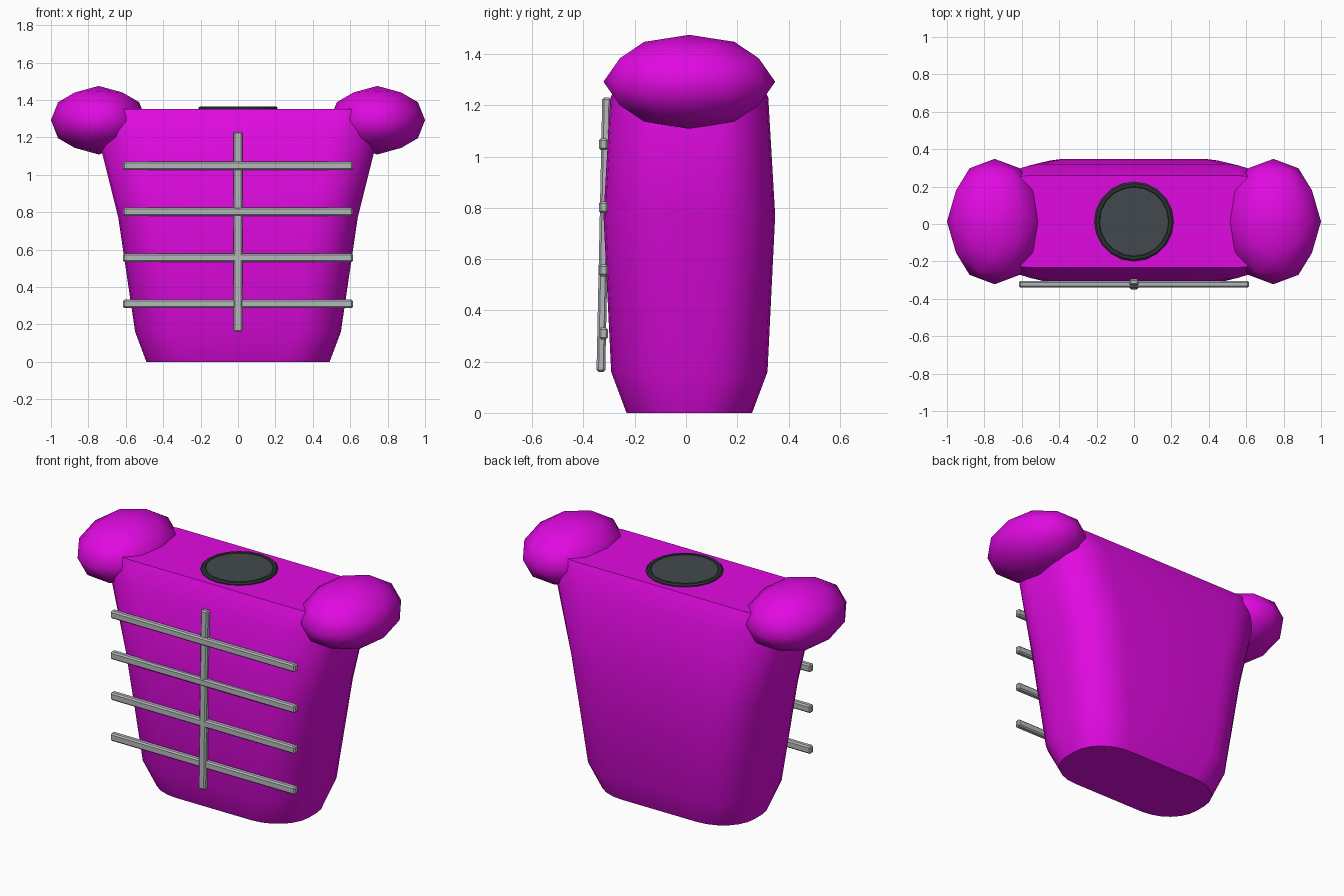
import bpy, bmesh, math
from mathutils import Matrix, Vector

if "Cube" in bpy.data.objects:
    bpy.data.objects.remove(bpy.data.objects["Cube"])

Y_MID = 0.013


def material(name, rgb):
    m = bpy.data.materials.new(name)
    m.use_nodes = True
    m.diffuse_color = (*rgb, 1)
    m.node_tree.nodes["Principled BSDF"].inputs["Base Color"].default_value = (*rgb, 1)
    return m


magenta = material("magenta", (0.75, 0.003, 0.75))
steel = material("steel_grey", (0.46, 0.48, 0.50))
charcoal = material("charcoal", (0.055, 0.066, 0.075))
rim_dark = material("dark_rim", (0.025, 0.034, 0.034))


def finish(name, bm, mat, angle=None):
    bmesh.ops.recalc_face_normals(bm, faces=bm.faces)
    mesh = bpy.data.meshes.new(name)
    bm.to_mesh(mesh)
    bm.free()
    mesh.materials.append(mat)
    ob = bpy.data.objects.new(name, mesh)
    bpy.context.collection.objects.link(ob)
    if angle:
        bpy.ops.object.select_all(action="DESELECT")
        ob.select_set(True)
        bpy.context.view_layer.objects.active = ob
        bpy.ops.object.shade_smooth_by_angle(angle=math.radians(angle))
    return ob


def rounded_ring(bm, z, hx, hy, rx, ry, steps=6):
    ring = []
    for quarter, (sx, sy) in enumerate([(1, 1), (-1, 1), (-1, -1), (1, -1)]):
        for i in range(steps + 1):
            a = math.pi / 2 * (quarter + i / steps)
            ring.append(bm.verts.new((sx * (hx - rx) + rx * math.cos(a),
                                      Y_MID + sy * (hy - ry) + ry * math.sin(a), z)))
    return ring


# Tapered torso lofted through rounded sections: z, half sizes, corner radii
sections = [(0, 0.49, 0.245, 0.24, 0.21), (0.16, 0.55, 0.305, 0.24, 0.24),
            (0.77, 0.64, 0.335, 0.26, 0.24), (1.23, 0.755, 0.308, 0.27, 0.20),
            (1.352, 0.69, 0.245, 0.12, 0.10)]
bm = bmesh.new()
rings = [rounded_ring(bm, *s) for s in sections]
for low, high in zip(rings, rings[1:]):
    for i in range(len(low)):
        j = (i + 1) % len(low)
        bm.faces.new((low[i], low[j], high[j], high[i]))
bm.faces.new(rings[0])
bm.faces.new(rings[-1])
finish("torso", bm, magenta, 40)

# Faceted-outline shoulder pads
for side, label in ((1, "left"), (-1, "right")):
    bm = bmesh.new()
    bmesh.ops.create_icosphere(bm, subdivisions=2, radius=1)
    turn = Matrix.Rotation(math.pi / 2, 4, "Z") @ Matrix.Rotation(-math.radians(31.717), 4, "Y")
    bm.transform(turn)
    # stretch to the exact pad extents
    ext = [max(abs(v.co[k]) for v in bm.verts) for k in range(3)]
    size = (0.255, 0.335, 0.183)
    for v in bm.verts:
        v.co = Vector([v.co[k] * size[k] / ext[k] for k in range(3)])
        v.co += Vector((side * 0.745, Y_MID, 1.292))
    finish(label + "_shoulder", bm, magenta, 60)


def bar(name, centre, size, tilt=0):
    bm = bmesh.new()
    bmesh.ops.create_cube(bm, size=1)
    bmesh.ops.scale(bm, vec=size, verts=bm.verts)
    bmesh.ops.bevel(bm, geom=bm.edges[:], offset=0.008, segments=1, affect="EDGES")
    bm.transform(Matrix.Translation(centre) @ Matrix.Rotation(tilt, 4, "X"))
    finish(name, bm, steel)


# Rib bars and the leaning spine bar on the front
for i in range(4):
    bar(f"rib_bar_{i + 1}", (0, -0.322, 0.31 + 0.246 * i), (1.23, 0.036, 0.046))
bar("spine_bar", (0, -0.321, 0.695), (0.046, 0.034, 1.07), -0.021)


def disc(name, radius, top, mat):
    bm = bmesh.new()
    bmesh.ops.create_cone(bm, cap_ends=True, segments=20, radius1=radius, radius2=radius,
                          depth=0.03, matrix=Matrix.Translation((0, Y_MID, top - 0.015)))
    return finish(name, bm, mat)


# Neck socket: raised round rim with a dark plate inside
bm = bmesh.new()
profile = [(0.212, 1.34), (0.212, 1.358), (0.203, 1.366), (0.188, 1.366), (0.18, 1.358), (0.18, 1.34)]
edge_verts = [bm.verts.new((r, 0, z)) for r, z in profile]
edges = [bm.edges.new(pair) for pair in zip(edge_verts, edge_verts[1:])]
bmesh.ops.spin(bm, geom=edge_verts + edges, axis=(0, 0, 1), cent=(0, 0, 0),
               angle=2 * math.pi, steps=20, use_merge=True)
bmesh.ops.remove_doubles(bm, verts=bm.verts, dist=0.0005)
bm.transform(Matrix.Translation((0, Y_MID, 0)))
finish("neck_rim", bm, rim_dark)
disc("neck_plate", 0.184, 1.362, charcoal)
